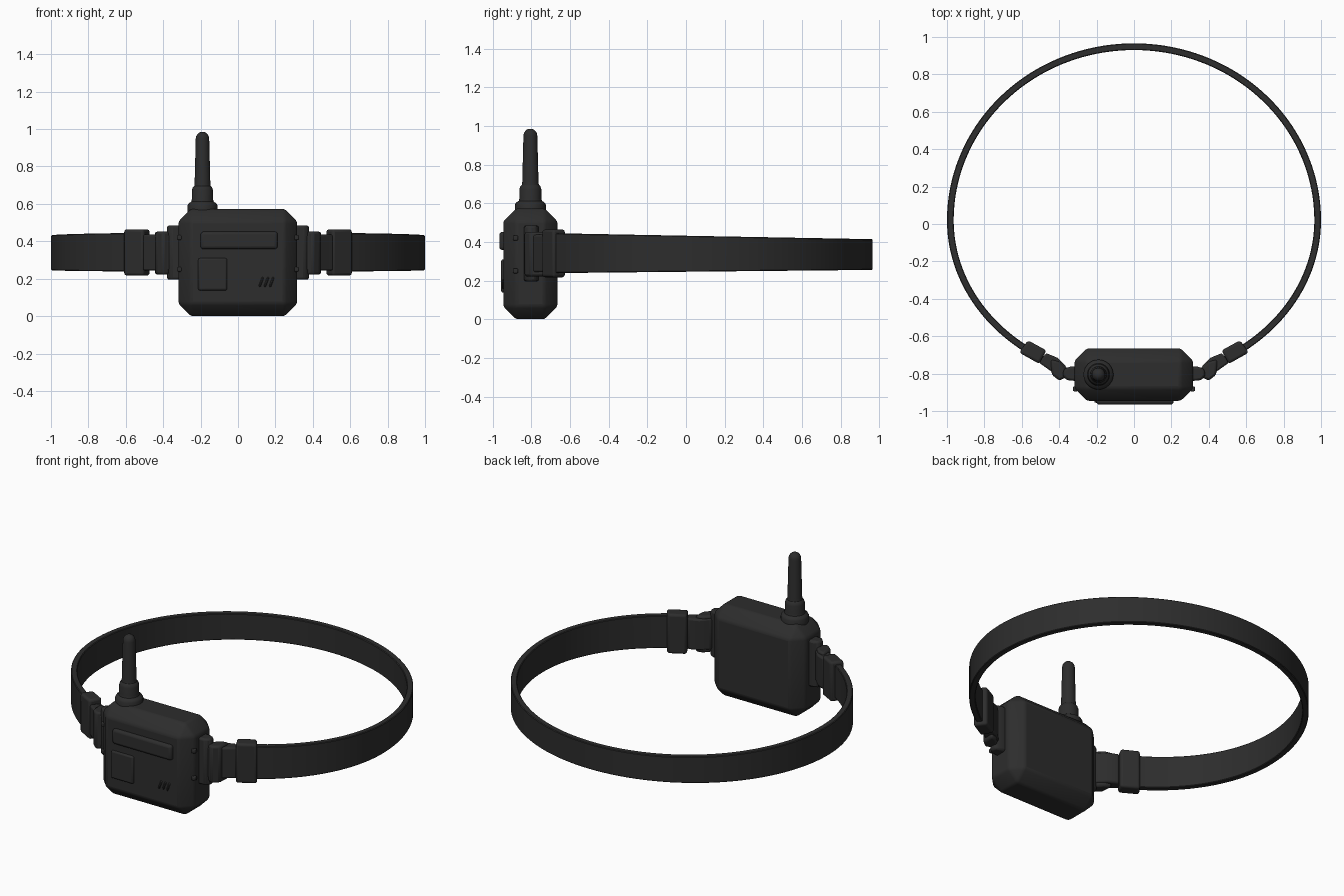
import bpy, bmesh, math
from mathutils import Matrix

if "Cube" in bpy.data.objects:
    bpy.data.objects.remove(bpy.data.objects["Cube"])

mat = bpy.data.materials.new("matte black")
mat.diffuse_color = (0.026, 0.026, 0.026, 1)
mat.use_nodes = True
mat.node_tree.nodes["Principled BSDF"].inputs["Base Color"].default_value = mat.diffuse_color


def finish(name, bm, bevels=()):
    """Turn a bmesh into a smooth-shaded object with optional bevels."""
    bmesh.ops.recalc_face_normals(bm, faces=bm.faces[:])
    me = bpy.data.meshes.new(name)
    bm.to_mesh(me)
    bm.free()
    ob = bpy.data.objects.new(name, me)
    bpy.context.collection.objects.link(ob)
    me.materials.append(mat)
    for width, segs in bevels:
        m = ob.modifiers.new("bevel", 'BEVEL')
        m.width, m.segments = width, segs
        m.limit_method, m.angle_limit = 'ANGLE', math.radians(25)
    bpy.ops.object.select_all(action='DESELECT')
    bpy.context.view_layer.objects.active = ob
    ob.select_set(True)
    bpy.ops.object.shade_smooth_by_angle(angle=math.radians(30))
    return ob


def box(name, lo, hi, bevels=(), tilt=0):
    bm = bmesh.new()
    c = [(a + b) / 2 for a, b in zip(lo, hi)]
    s = [b - a for a, b in zip(lo, hi)]
    bmesh.ops.create_cube(bm, size=1, matrix=Matrix.Translation(c)
                          @ Matrix.Rotation(tilt, 4, 'Y') @ Matrix.Diagonal((*s, 1)))
    return finish(name, bm, bevels)


def prism(name, pts, z0, z1, bevels=()):
    bm = bmesh.new()
    lo = [bm.verts.new((x, y, z0)) for x, y in pts]
    hi = [bm.verts.new((x, y, z1)) for x, y in pts]
    bm.faces.new(lo)
    bm.faces.new(hi)
    n = len(pts)
    for i in range(n):
        j = (i + 1) % n
        bm.faces.new((lo[i], lo[j], hi[j], hi[i]))
    return finish(name, bm, bevels)


def lathe(name, profile, x, y, n=32):
    bm = bmesh.new()
    rings = [[bm.verts.new((x + r * math.cos(2 * math.pi * i / n),
                            y + r * math.sin(2 * math.pi * i / n), z)) for i in range(n)]
             for r, z in profile]
    for a, b in zip(rings, rings[1:]):
        for i in range(n):
            j = (i + 1) % n
            bm.faces.new((a[i], a[j], b[j], b[i]))
    bm.faces.new(rings[0])
    bm.faces.new(rings[-1])
    return finish(name, bm)


# Housing with wide chamfers, softened again
box("housing", (-0.318, -0.945, 0), (0.316, -0.665, 0.573), [(0.066, 1), (0.012, 2)])

# Raised bar, button and slanted ribs on the front
box("front_bar", (-0.2, -0.966, 0.358), (0.212, -0.92, 0.452), [(0.016, 3)])
box("front_button", (-0.213, -0.956, 0.137), (-0.058, -0.92, 0.31), [(0.01, 2)])
for i in range(3):
    x = 0.118 + 0.028 * i
    box("front_rib", (x, -0.951, 0.155), (x + 0.012, -0.93, 0.21), [(0.004, 1)], 0.35)

# Antenna: stepped base, tapering whip, rounded tip
tip = [(0.036 * math.cos(a), 0.948 + 0.038 * math.sin(a))
       for a in [math.radians(d) for d in (0, 20, 40, 60, 78)]]
lathe("antenna", [(0.08, 0.55), (0.08, 0.592), (0.074, 0.603), (0.06, 0.612), (0.057, 0.625),
                  (0.057, 0.672), (0.052, 0.687), (0.044, 0.695), (0.042, 0.71)] + tip,
      -0.19, -0.805)

# Strap: egg-shaped band, a little narrower at the back
bm = bmesh.new()
rings = []
t0 = math.radians(-54)
N = 120
for i in range(N + 1):
    t = t0 + (math.pi - 2 * t0) * i / N
    b = 0.928 if math.sin(t) > 0 else 0.85
    px, py = 0.982 * math.cos(t), 0.02 + b * math.sin(t)
    nx, ny = math.cos(t) / 0.982, math.sin(t) / b
    k = 0.018 / math.hypot(nx, ny)
    f = (py + 0.65) / 1.6
    zb, zt = 0.239 + 0.016 * f, 0.444 - 0.03 * f
    rings.append([bm.verts.new((px + s * nx * k, py + s * ny * k, z))
                  for s, z in ((-1, zb), (1, zb), (1, zt), (-1, zt))])
for a, b in zip(rings, rings[1:]):
    for i in range(4):
        j = (i + 1) % 4
        bm.faces.new((a[i], a[j], b[j], b[i]))
bm.faces.new(rings[0])
bm.faces.new(rings[-1])
finish("strap", bm, [(0.004, 1)])

# Clips joining the strap to both sides of the housing
for s in (-1, 1):
    def side(pts):
        return [(s * x, y) for x, y in pts]
    prism("strap_keeper", side([(0.567, -0.622), (0.468, -0.676), (0.507, -0.748),
                                (0.614, -0.687)]), 0.217, 0.464, [(0.014, 3)])
    prism("link_plate", side([(0.51, -0.74), (0.47, -0.69), (0.41, -0.715), (0.36, -0.765),
                              (0.35, -0.82), (0.395, -0.83), (0.44, -0.79)]),
          0.243, 0.437, [(0.01, 2)])
    prism("link_hinge", side([(0.445, -0.725), (0.40, -0.735), (0.365, -0.77), (0.365, -0.82),
                              (0.40, -0.838), (0.44, -0.805)]), 0.222, 0.452, [(0.012, 2)])
    prism("side_lug", side([(0.30, -0.84), (0.36, -0.835), (0.382, -0.81), (0.375, -0.775),
                            (0.34, -0.762), (0.30, -0.762)]), 0.195, 0.485, [(0.012, 2)])
    # Small charging studs beside the lug
    for z in (0.25, 0.42):
        x0, x1 = sorted((s * 0.30, s * 0.326))
        box("side_stud", (x0, -0.895, z - 0.013), (x1, -0.869, z + 0.013), [(0.006, 2)])
